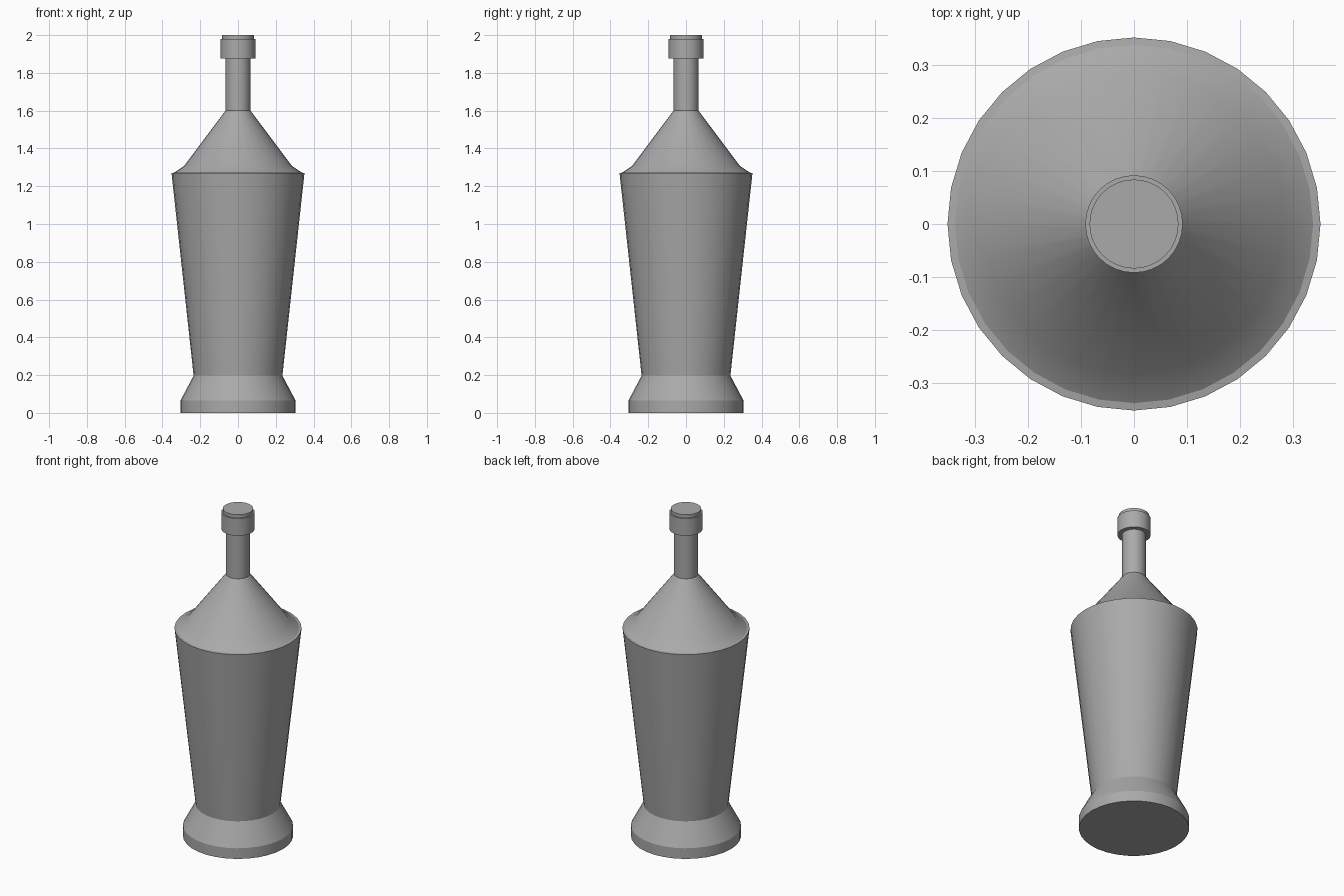
import bpy, bmesh, math

if "Cube" in bpy.data.objects:
    bpy.data.objects.remove(bpy.data.objects["Cube"], do_unlink=True)

grey = bpy.data.materials.new("plain_grey")
grey.use_nodes = True
colour = (0.4, 0.4, 0.4, 1)
grey.diffuse_color = colour
grey.node_tree.nodes["Principled BSDF"].inputs["Base Color"].default_value = colour

SIDES = 32


def lathe(name, profile):
    """Spin (radius, height) points around z and close both ends."""
    bm = bmesh.new()
    rings = []
    for r, z in profile:
        angles = [math.tau * i / SIDES for i in range(SIDES)]
        rings.append([bm.verts.new((r * math.cos(a), r * math.sin(a), z)) for a in angles])
    for low, high in zip(rings, rings[1:]):
        for i in range(SIDES):
            j = (i + 1) % SIDES
            bm.faces.new((low[i], low[j], high[j], high[i]))
    bm.faces.new(rings[0][::-1])
    bm.faces.new(rings[-1])
    mesh = bpy.data.meshes.new(name)
    bm.to_mesh(mesh)
    bm.free()
    obj = bpy.data.objects.new(name, mesh)
    bpy.context.collection.objects.link(obj)
    mesh.materials.append(grey)
    bpy.ops.object.select_all(action="DESELECT")
    obj.select_set(True)
    bpy.context.view_layer.objects.active = obj
    bpy.ops.object.shade_smooth_by_angle(angle=math.radians(26))
    return obj


# Flared foot, tapered body, sloping shoulder and narrow neck
lathe("bottle", [(0.305, 0), (0.305, 0.065), (0.235, 0.197), (0.352, 1.27),
                 (0.338, 1.272), (0.285, 1.308), (0.066, 1.6), (0.066, 1.88)])

# Stopper cap with a small raised top
lathe("cap", [(0.092, 1.875), (0.092, 1.98), (0.084, 1.98), (0.084, 2)])
